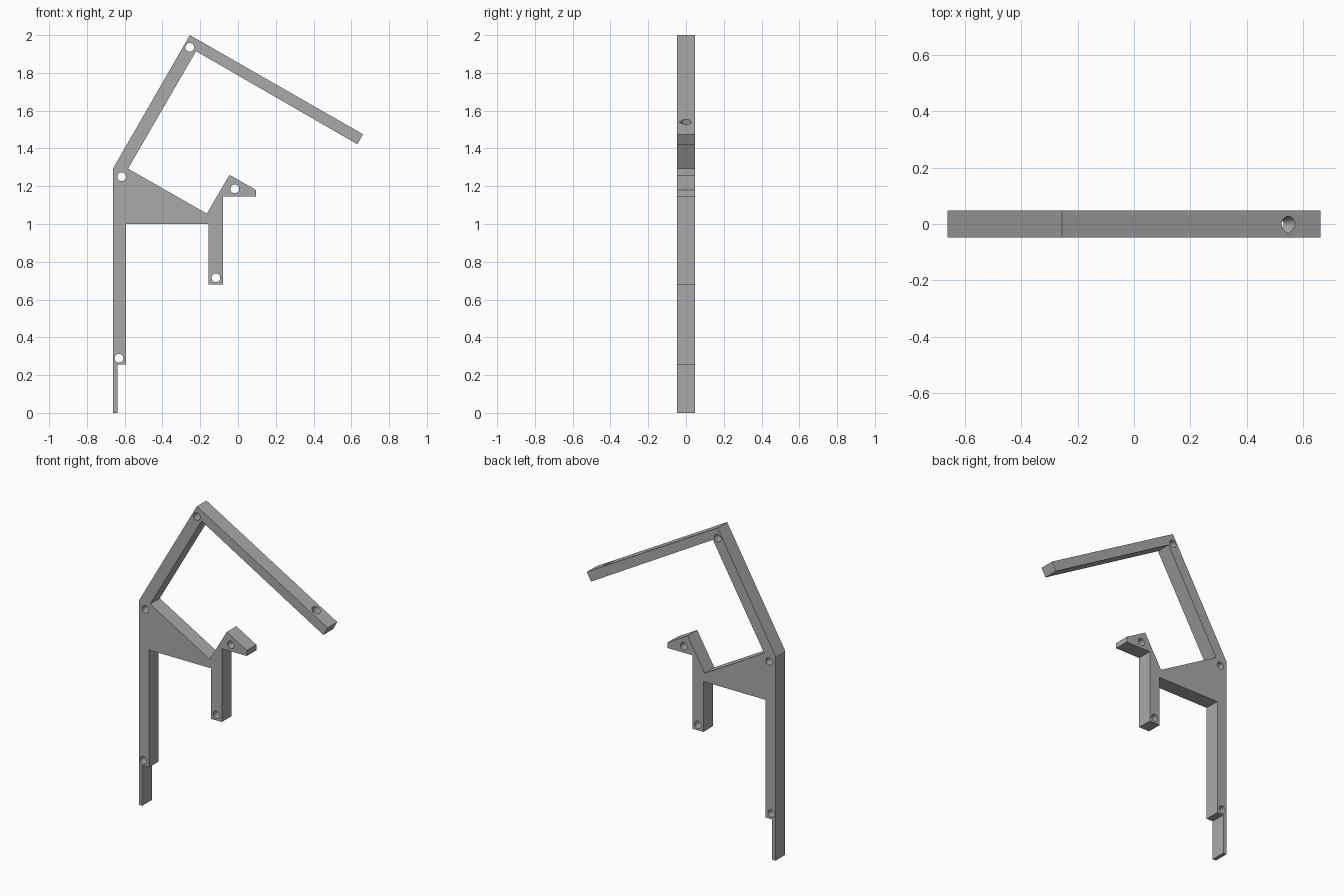
import bpy, bmesh, math
from mathutils import Matrix, Vector

cube = bpy.data.objects.get("Cube")
if cube:
    bpy.data.objects.remove(cube, do_unlink=True)

HALF = 0.048  # half the plate thickness

grey = bpy.data.materials.new("plain grey")
grey.use_nodes = True
colour = (0.4, 0.4, 0.4, 1)
grey.diffuse_color = colour
grey.node_tree.nodes["Principled BSDF"].inputs["Base Color"].default_value = colour


def loft(name, bottom, top):
    """Solid between two matching rings of points."""
    bm = bmesh.new()
    a = [bm.verts.new(p) for p in bottom]
    b = [bm.verts.new(p) for p in top]
    bm.faces.new(a)
    bm.faces.new(b)
    for i in range(len(a)):
        j = (i + 1) % len(a)
        bm.faces.new((a[i], a[j], b[j], b[i]))
    bmesh.ops.recalc_face_normals(bm, faces=bm.faces)
    mesh = bpy.data.meshes.new(name)
    bm.to_mesh(mesh)
    bm.free()
    mesh.materials.append(grey)
    obj = bpy.data.objects.new(name, mesh)
    bpy.context.collection.objects.link(obj)
    return obj


def cut(target, cutter):
    mod = target.modifiers.new("hole", 'BOOLEAN')
    mod.operation = 'DIFFERENCE'
    mod.solver = 'EXACT'
    mod.object = cutter
    bpy.context.view_layer.objects.active = target
    bpy.ops.object.modifier_apply(modifier=mod.name)
    bpy.data.objects.remove(cutter, do_unlink=True)


# Flat bracket: leg, web, hook and folded arm in one outline
outline = [(-.662, 0), (-.638, 0), (-.638, .255), (-.592, .255), (-.592, 1),
           (-.155, 1), (-.155, .68), (-.08, .68), (-.08, 1.145), (.095, 1.145),
           (.095, 1.18), (-.045, 1.26), (-.165, 1.055), (-.582, 1.293),
           (-.222, 1.915), (.632, 1.422), (.662, 1.475), (-.255, 2), (-.662, 1.293)]
frame = loft("bracket_frame", [(x, -HALF, z) for x, z in outline],
             [(x, HALF, z) for x, z in outline])

# Pin holes straight through the plate
for x, z in [(-.255, 1.935), (-.616, 1.25), (-.017, 1.186), (-.117, .715), (-.63, .29)]:
    ring = [(x + .023 * math.cos(t), z + .023 * math.sin(t))
            for t in (math.tau * i / 24 for i in range(24))]
    cut(frame, loft("pin_cutter", [(u, -.1, v) for u, v in ring],
                    [(u, .1, v) for u, v in ring]))

# Tapered teardrop hole near the arm's tip, square to the sloping top
place = Matrix.Translation((.548, 0, 1.54)) @ Matrix.Rotation(math.radians(30), 4, 'Y')


def teardrop(radius, height):
    pts = []
    for i in range(24):
        t = math.tau * i / 24 - math.pi / 2
        r = radius * (1.35 if i == 0 else 1.1 if i in (1, 23) else 1)
        pts.append(place @ Vector((r * math.cos(t), r * math.sin(t), height)))
    return pts


cut(frame, loft("teardrop_cutter", teardrop(.012, -.08), teardrop(.029, .01)))
